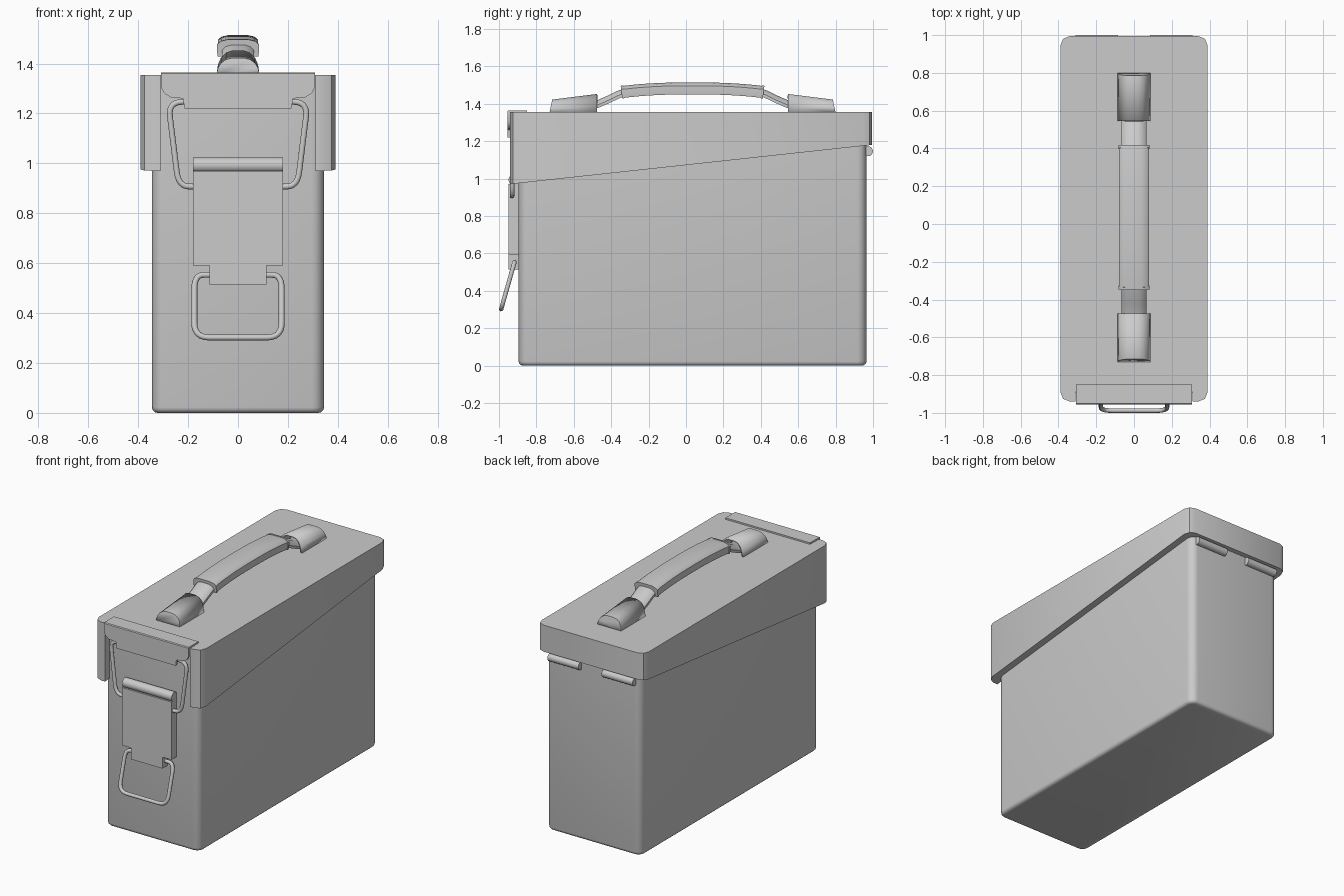
import bpy, bmesh, math
from mathutils import Vector

if "Cube" in bpy.data.objects:
    bpy.data.objects.remove(bpy.data.objects["Cube"])


def finish(ob, angle=35):
    bpy.ops.object.select_all(action='DESELECT')
    bpy.context.view_layer.objects.active = ob
    ob.select_set(True)
    bpy.ops.object.shade_smooth_by_angle(angle=math.radians(angle))
    return ob


def to_object(name, bm, angle=35):
    bmesh.ops.recalc_face_normals(bm, faces=bm.faces[:])
    me = bpy.data.meshes.new(name)
    bm.to_mesh(me)
    bm.free()
    ob = bpy.data.objects.new(name, me)
    bpy.context.collection.objects.link(ob)
    return finish(ob, angle)


def loft(name, rings, caps=(True, True), closed=True, angle=35):
    """Skin a list of equal-length point rings."""
    bm = bmesh.new()
    vs = [[bm.verts.new(p) for p in r] for r in rings]
    n = len(vs[0])
    for a, b in zip(vs, vs[1:]):
        for i in range(n if closed else n - 1):
            j = (i + 1) % n
            bm.faces.new((a[i], a[j], b[j], b[i]))
    if caps[0]:
        bm.faces.new(vs[0])
    if caps[1]:
        bm.faces.new(vs[-1])
    return to_object(name, bm, angle)


def rounded_rect(x, y0, y1, r, n):
    pts = []
    for cx, cy, a0 in ((x - r, y1 - r, 0), (r - x, y1 - r, 90), (r - x, y0 + r, 180), (x - r, y0 + r, 270)):
        for i in range(n + 1):
            a = math.radians(a0 + 90 * i / n)
            pts.append((cx + r * math.cos(a), cy + r * math.sin(a)))
    return pts


def wire(name, pts, fillet, radius):
    """Round wire through pts with softened corners."""
    pts = [Vector(p) for p in pts]
    path = [pts[0]]
    for p, q, r in zip(pts, pts[1:], pts[2:]):
        a = q + (p - q).normalized() * min(fillet, (p - q).length * 0.48)
        b = q + (r - q).normalized() * min(fillet, (r - q).length * 0.48)
        for i in range(7):
            t = i / 6
            path.append(a * (1 - t) ** 2 + q * 2 * t * (1 - t) + b * t * t)
    path.append(pts[-1])
    cu = bpy.data.curves.new(name, 'CURVE')
    cu.dimensions = '3D'
    cu.bevel_depth = radius
    cu.bevel_resolution = 3
    cu.use_fill_caps = True
    sp = cu.splines.new('POLY')
    sp.points.add(len(path) - 1)
    for sp_p, p in zip(sp.points, path):
        sp_p.co = (*p, 1)
    ob = bpy.data.objects.new(name, cu)
    bpy.context.collection.objects.link(ob)
    bpy.ops.object.select_all(action='DESELECT')
    bpy.context.view_layer.objects.active = ob
    ob.select_set(True)
    bpy.ops.object.convert(target='MESH')
    return finish(bpy.context.object, 50)


def rod(name, x0, x1, y, z, r):
    ring = [(r * math.cos(i * math.pi / 8), r * math.sin(i * math.pi / 8)) for i in range(16)]
    return loft(name, [[(x, y + a, z + b) for a, b in ring] for x in (x0, x1)])


def sweep(name, section, path):
    """Sweep an (x, normal offset) section along a (y, z) path."""
    rings = []
    for i, (y, z) in enumerate(path):
        p, q = path[max(i - 1, 0)], path[min(i + 1, len(path) - 1)]
        d = Vector((q[0] - p[0], q[1] - p[1])).normalized()
        rings.append([(x, y - d.y * o, z + d.x * o) for x, o in section])
    return loft(name, rings)


def mirrored(half):
    return half + [(-x, z) for x, z in reversed(half)]


# Box body with rounded corners and softened bottom edge
loft("body", [[(x, y, z) for x, y in rounded_rect(0.345 - s, -0.895 + s, 0.965 - s, 0.05 - s, 5)]
              for s, z in ((0.022, 0), (0.011, 0.003), (0.003, 0.011), (0, 0.022), (0, 1.34))])

# Lid: slanted lower rim, notched at the front for the latch
outline = rounded_rect(0.39, -0.94, 0.995, 0.05, 2)
outline[9:9] = [(-0.31, -0.94), (-0.31, -0.89), (0.31, -0.89), (0.31, -0.94)]
loft("lid", [[(x, y, 0.97 + (y + 0.94) * 0.1085) for x, y in outline],
             [(x, y, 1.355) for x, y in outline]], angle=30)

# Latch hook plate folded over the front edge of the lid
loft("hook_top", [[(x, y, z) for y, z in
                   ((-0.85, 1.35), (-0.85, 1.365), (-0.95, 1.365), (-0.955, 1.36), (-0.955, 1.345), (-0.93, 1.345))]
                  for x in (-0.308, 0.308)])
lip = mirrored([(0.308, 1.355), (0.308, 1.305), (0.295, 1.28), (0.27, 1.265), (0.22, 1.26), (0.215, 1.22)])
loft("hook_lip", [[(x, y, z) for x, z in lip] for y in (-0.955, -0.94)])

# Latch lever with narrow tongue and top roll
lever = mirrored([(0.18, 0.97), (0.18, 0.59), (0.115, 0.59), (0.115, 0.515)])
loft("latch_lever", [[(x, y, z) for x, z in lever] for y in (-0.95, -0.89)])
rod("latch_roll", -0.18, 0.18, -0.918, 0.993, 0.031)

# Upper bail wire and lower pull ring
wire("latch_bail", [(-0.15, -0.93, 0.907), (-0.238, -0.93, 0.907), (-0.28, -0.925, 1.247),
                    (0.28, -0.925, 1.247), (0.238, -0.93, 0.907), (0.15, -0.93, 0.907)], 0.06, 0.012)
wire("pull_ring", [(-0.1, -0.917, 0.553), (-0.175, -0.917, 0.553), (-0.175, -0.988, 0.302),
                   (0.175, -0.988, 0.302), (0.175, -0.917, 0.553), (0.1, -0.917, 0.553)], 0.06, 0.012)

# Rear hinge barrels
for side, s in (("left", -1), ("right", 1)):
    rod("hinge_" + side, s * 0.085, s * 0.31, 0.974, 1.146, 0.026)

# Handle: end brackets and straps, symmetric about its own middle
MID = 0.035
arch = mirrored([(0.087, 0), (0.08, 0.45), (0.068, 0.72), (0.048, 0.92), (0.024, 1.0)])
strap = mirrored([(0.065, -0.02), (0.065, -0.004), (0.05, 0.012), (0.025, 0.02)])
for side, s in (("front", -1), ("rear", 1)):
    rings = [[(x, MID + s * (0.765 - 0.015 * h), 1.352 + h * 0.07) for x, h in arch],
             [(x, MID + s * 0.51, 1.352 + h * 0.1) for x, h in arch]]
    bracket = loft("handle_bracket_" + side, rings, caps=(True, False), closed=False)
    mod = bracket.modifiers.new("thickness", 'SOLIDIFY')
    mod.thickness = 0.012
    # path always runs toward +y so the section stays upright
    half = [(0.64, 1.375), (0.56, 1.383), (0.51, 1.397), (0.45, 1.423), (0.39, 1.452), (0.34, 1.467)]
    path = [(MID + s * d, z) for d, z in half]
    sweep("handle_strap_" + side, strap, path if s < 0 else path[::-1])

# Arched grip with slightly thicker end collars
grip = mirrored([(0.078, -0.032), (0.08, -0.02), (0.08, 0.014), (0.066, 0.026), (0.04, 0.032)])


def arc(d):
    return (MID + d, 1.482 - 0.02 * (abs(d) / 0.38) ** 2.5)


sweep("handle_grip", grip, [arc(-0.37 + 0.74 * i / 16) for i in range(17)])
collar = [(x * 1.04, o * 1.07) for x, o in grip]
for side, s in (("front", -1), ("rear", 1)):
    sweep("grip_collar_" + side, collar, [arc(d) for d in sorted((s * 0.366, s * 0.38))])
